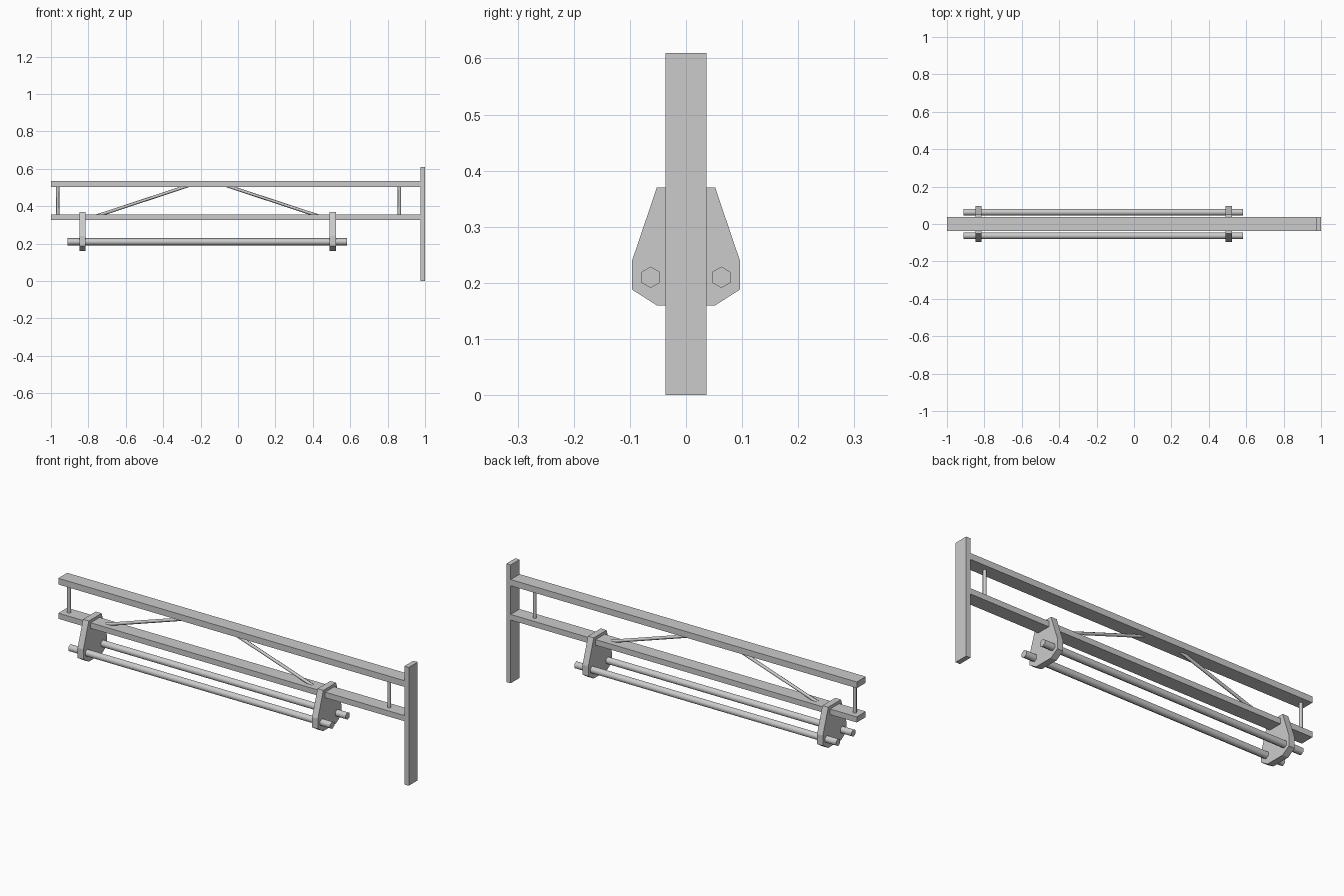
import bpy, bmesh, math
from mathutils import Vector

if "Cube" in bpy.data.objects:
    bpy.data.objects.remove(bpy.data.objects["Cube"])


def finish(name, bm):
    bmesh.ops.recalc_face_normals(bm, faces=bm.faces)
    me = bpy.data.meshes.new(name)
    bm.to_mesh(me)
    bm.free()
    ob = bpy.data.objects.new(name, me)
    bpy.context.collection.objects.link(ob)
    return ob


def box(name, x0, x1, y, z0, z1):
    bm = bmesh.new()
    bmesh.ops.create_cube(bm, size=1)
    for v in bm.verts:
        v.co = ((x0 + x1) / 2 + v.co.x * (x1 - x0), v.co.y * 2 * y,
                (z0 + z1) / 2 + v.co.z * (z1 - z0))
    return finish(name, bm)


def hex_rod(name, a, b, r):
    # six-sided bar from a to b, smooth along its sides with crisp ends
    a, b = Vector(a), Vector(b)
    d = (b - a).normalized()
    side = Vector((0, 1, 0))
    up = d.cross(side)
    bm = bmesh.new()
    rings = []
    for p in (a, b):
        rings.append([bm.verts.new(p + r * (math.sin(k * math.pi / 3) * side
                                            + math.cos(k * math.pi / 3) * up))
                      for k in range(6)])
    for k in range(6):
        j = (k + 1) % 6
        f = bm.faces.new((rings[0][k], rings[0][j], rings[1][j], rings[1][k]))
        f.smooth = True
    for ring in rings:
        cap = bm.faces.new(ring)
        for e in cap.edges:
            e.smooth = False
    return finish(name, bm)


def bracket(name, x0, x1):
    half = [(0.052, 0.37), (0.096, 0.24), (0.096, 0.188), (0.052, 0.16)]
    outline = half + [(-y, z) for y, z in reversed(half)]
    bm = bmesh.new()
    face = bm.faces.new([bm.verts.new((x0, y, z)) for y, z in outline])
    ext = bmesh.ops.extrude_face_region(bm, geom=[face], use_keep_orig=True)
    moved = [g for g in ext["geom"] if isinstance(g, bmesh.types.BMVert)]
    bmesh.ops.translate(bm, verts=moved, vec=(x1 - x0, 0, 0))
    return finish(name, bm)


# Wall plate and the two long beams
box("wall_plate", 0.975, 1.0, 0.0365, 0.0, 0.61)
box("top_beam", -1.0, 0.975, 0.0365, 0.503, 0.535)
box("bottom_beam", -1.0, 0.975, 0.0365, 0.326, 0.355)

# Upright struts between the beams
for name, x in (("left_strut", -0.964), ("right_strut", 0.863)):
    hex_rod(name, (x, 0, 0.35), (x, 0, 0.508), 0.0095)

# Diagonal braces, mirrored about the middle of the truss
for name, s in (("left_brace", -1), ("right_brace", 1)):
    hex_rod(name, (-0.163 + s * 0.59, 0, 0.349), (-0.163 + s * 0.105, 0, 0.509), 0.0085)

# Hanging brackets
bracket("left_bracket", -0.848, -0.815)
bracket("right_bracket", 0.49, 0.523)

# Pair of rails carried by the brackets
for name, y in (("front_rail", -0.063), ("back_rail", 0.063)):
    hex_rod(name, (-0.912, y, 0.21), (0.582, y, 0.21), 0.019)
